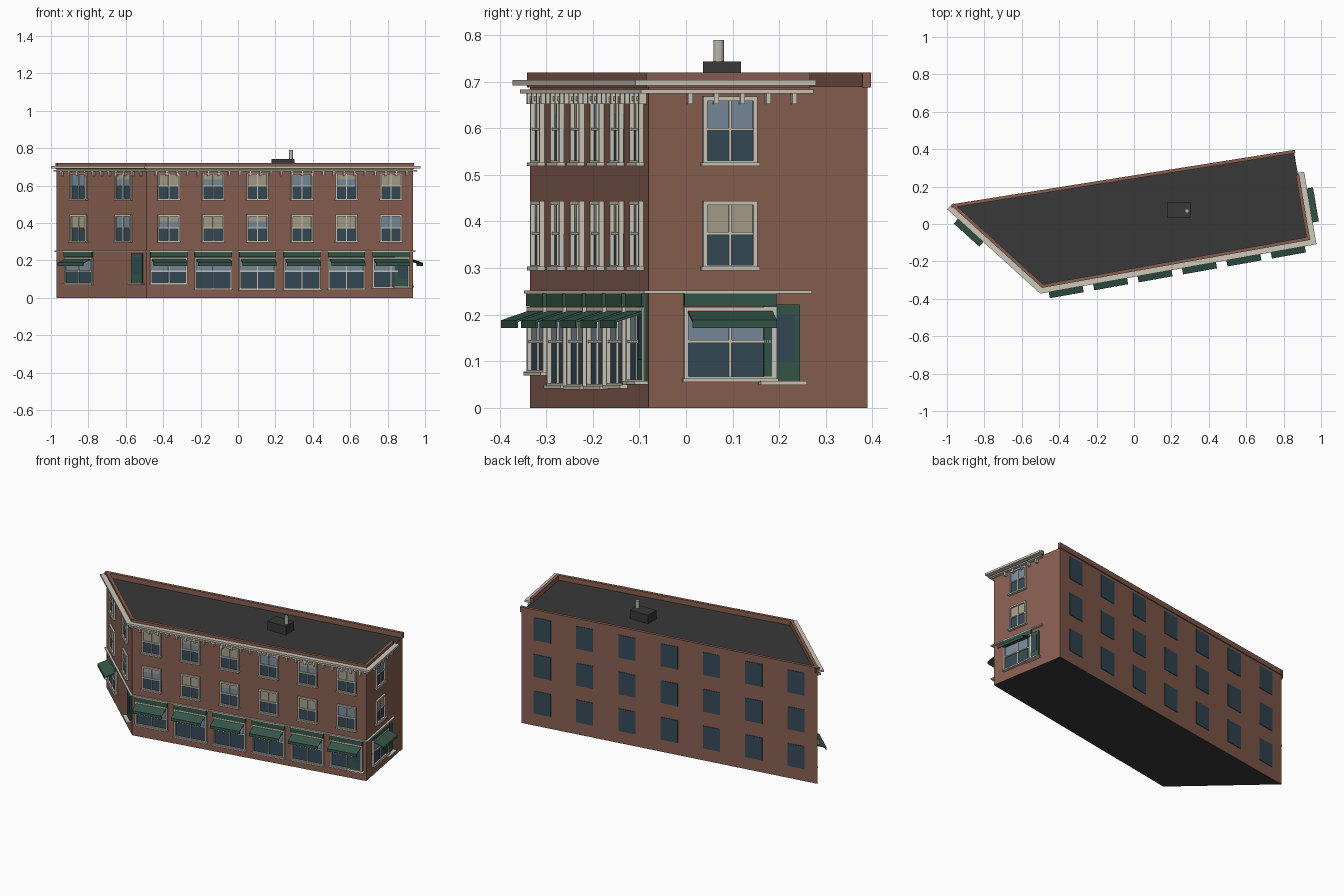
import bpy, bmesh, math
from mathutils import Vector, Matrix

if "Cube" in bpy.data.objects:
    bpy.data.objects.remove(bpy.data.objects["Cube"])

def material(name, rgb):
    m = bpy.data.materials.new(name)
    m.diffuse_color = (*rgb, 1)
    m.use_nodes = True
    m.node_tree.nodes["Principled BSDF"].inputs["Base Color"].default_value = m.diffuse_color
    return m

BRICK = material("brick", (0.25, 0.115, 0.082))
TRIM = material("cream_trim", (0.62, 0.58, 0.49))
GREEN = material("shop_green", (0.035, 0.095, 0.065))
ROOF = material("roof_tar", (0.04, 0.04, 0.04))
GLASS = material("dark_glass", (0.035, 0.068, 0.095))
SKY = material("sky_glass", (0.19, 0.26, 0.33))
BLIND = material("window_blind", (0.38, 0.35, 0.25))
POT = material("chimney_grey", (0.5, 0.48, 0.43))

# Footprint corners and height
A, B, C, D = Vector((-0.97, 0.10)), Vector((-0.49, -0.335)), Vector((0.935, -0.08)), Vector((0.855, 0.39))
ROOF_Z, TOP = 0.69, 0.72

class Wall:
    """Wall frame: s along the wall, d outward, z up."""
    def __init__(self, name, p, q):
        self.name, self.p, self.length = name, p, (q - p).length
        self.dir = (q - p).normalized()
        self.out = Vector((self.dir.y, -self.dir.x))
    def at(self, s, d, z):
        v = self.p + self.dir * s + self.out * d
        return Vector((v.x, v.y, z))

LEFT, FRONT, RIGHT, BACK = Wall("left", A, B), Wall("front", B, C), Wall("right", C, D), Wall("back", D, A)
parts = {}

def prism(wall, part, mat, s0, s1, profile):
    """Extrude a (d, z) profile along a wall from s0 to s1."""
    bm = parts.setdefault((wall.name + "_" + part, mat.name), bmesh.new())
    ends = [[bm.verts.new(wall.at(s, d, z)) for d, z in profile] for s in (s0, s1)]
    n = len(profile)
    bm.faces.new(ends[0])
    bm.faces.new(ends[1][::-1])
    for i in range(n):
        j = (i + 1) % n
        bm.faces.new((ends[0][i], ends[1][i], ends[1][j], ends[0][j]))

def box(wall, part, mat, s0, s1, d0, d1, z0, z1):
    prism(wall, part, mat, s0, s1, [(d0, z0), (d1, z0), (d1, z1), (d0, z1)])

def finish(name, bm, mats):
    bmesh.ops.recalc_face_normals(bm, faces=bm.faces)
    me = bpy.data.meshes.new(name)
    bm.to_mesh(me)
    bm.free()
    for m in mats:
        me.materials.append(m)
    ob = bpy.data.objects.new(name, me)
    bpy.context.collection.objects.link(ob)
    return ob

def glazing(wall, part, c, w, z0, z1, rail, upper, drop=0.0, border=0.009):
    """Framed window with mullion, rail, two-tone panes and a sill."""
    a, b = c - w / 2, c + w / 2
    f = part + "_frames"
    for s in (a, b - border):
        box(wall, f, TRIM, s, s + border, 0, 0.011, z0, z1)
    box(wall, f, TRIM, a + border, b - border, 0, 0.011, z1 - border, z1)
    box(wall, f, TRIM, a + border, b - border, 0, 0.011, z0, z0 + border)
    box(wall, f, TRIM, c - 0.0025, c + 0.0025, 0, 0.007, z0 + border, z1 - border)
    box(wall, f, TRIM, a + border, b - border, 0, 0.008, rail - 0.003, rail + 0.003)
    box(wall, part + "_lower_panes", GLASS, a, b, 0, 0.002, z0, rail)
    split = rail + (z1 - rail) * drop
    box(wall, part + "_upper_panes", upper, a, b, 0, 0.002, split, z1)
    if drop:
        box(wall, part + "_half_panes", SKY, a, b, 0, 0.002, rail, split)
    box(wall, part + "_sills", TRIM, a - 0.004, b + 0.004, 0, 0.017, z0 - 0.003, z0 + 0.005)

def shopfront(wall, c, z0):
    """Shop window with sign band above and a sloping awning."""
    glazing(wall, "shop", c, 0.2, z0, 0.216, 0.142, SKY)
    box(wall, "sign_bands", GREEN, c - 0.1, c + 0.1, 0, 0.012, 0.217, 0.245)
    prism(wall, "awnings", GREEN, c - 0.092, c + 0.092,
          [(0, 0.211), (0.068, 0.188), (0.068, 0.171), (0.064, 0.171), (0.064, 0.184), (0, 0.205)])

def door(wall, c, z0, z1):
    a, b = c - 0.039, c + 0.039
    box(wall, "door", GREEN, a, b, 0, 0.008, z0, z1)
    box(wall, "door_glass", GLASS, a + 0.015, b - 0.012, 0.008, 0.009, z0 + 0.045, z1 - 0.022)
    box(wall, "door_step", TRIM, a - 0.011, b + 0.011, 0, 0.03, z0 - 0.008, z0)

# Brick body with tar roof and dark underside
bm = bmesh.new()
base = bm.faces.new([bm.verts.new((*p, 0)) for p in (A, B, C, D)])
top = bmesh.ops.extrude_face_region(bm, geom=[base])["geom"]
bmesh.ops.translate(bm, vec=(0, 0, ROOF_Z), verts=[g for g in top if isinstance(g, bmesh.types.BMVert)])
bm.normal_update()
for f in bm.faces:
    f.material_index = 1 if abs(f.normal.z) > 0.5 else 0
finish("brick_body", bm, [BRICK, ROOF])

# Parapets: the right one stops with the decorated frontage
RIGHT_END = 0.35
for w, e0, e1 in ((LEFT, 0.004, 0.003), (FRONT, 0.003, 0.006), (RIGHT, 0.006, RIGHT_END - RIGHT.length), (BACK, 0.006, 0.006)):
    box(w, "parapet", BRICK, -e0, w.length + e1, -0.012, 0.006, ROOF_Z - 0.002, TOP)

# Cornice, brackets and string course: wall, end of run, mitre factors
for w, end, k0, k1 in ((LEFT, LEFT.length, 0.2, 0.49), (FRONT, FRONT.length, 0.49, 1.0), (RIGHT, RIGHT_END, 1.0, 0.25)):
    for part, d, z0, z1 in (("cornice_top", 0.035, 0.692, 0.704), ("cornice_lower", 0.02, 0.675, 0.683),
                            ("string_course", 0.012, 0.245, 0.252)):
        box(w, part, TRIM, -d * k0, end + d * k1, 0, d, z0, z1)
    n = int((end - 0.02) / 0.0567)
    start = end - 0.035 - (n - 1) * 0.0567
    for i in range(n):
        s = start + i * 0.0567
        if w is RIGHT and s < 0.06:
            continue
        box(w, "brackets", TRIM, s - 0.005, s + 0.005, 0, 0.016, 0.652, 0.676)

# Upper floors: b = blind, h = half blind, s = sky reflection
bays = {LEFT: (0.162, 0.486), FRONT: [FRONT.length / 6 * (i + 0.5) for i in range(6)], RIGHT: (0.176,)}
shades = {LEFT: ("sh", "bs"), FRONT: ("bhbshb", "hbhbbs"), RIGHT: ("s", "b")}
for w, centres in bays.items():
    for row, z0 in enumerate((0.522, 0.298)):
        for c, k in zip(centres, shades[w][row]):
            glazing(w, "upper_windows", c, 0.118, z0, z0 + 0.146, z0 + 0.076,
                    SKY if k == "s" else BLIND, 0.5 if k == "h" else 0)

# Ground floor shops, sills stepping with the street, and doors
for c, z0 in zip(bays[FRONT], (0.072, 0.044, 0.042, 0.042, 0.044, 0.052)):
    shopfront(FRONT, c, z0)
shopfront(LEFT, 0.162, 0.072)
shopfront(RIGHT, 0.176, 0.058)
door(FRONT, 1.389, 0.058, 0.217)
door(LEFT, 0.585, 0.078, 0.24)
door(RIGHT, 0.289, 0.057, 0.222)

# Plain back windows
for i in range(7):
    c = BACK.length * (i + 0.5) / 7
    for z in (0.145, 0.372, 0.6):
        box(BACK, "windows", GLASS, c - 0.053, c + 0.053, 0, 0.003, z - 0.07, z + 0.07)

for (name, mat), bm in parts.items():
    suffix = "_blind" if mat == "window_blind" else ""
    finish(name + suffix, bm, [bpy.data.materials[mat]])

# Roof housing and chimney pot
bm = bmesh.new()
bmesh.ops.create_cube(bm, size=1, matrix=Matrix.Translation((0.24, 0.077, 0.714)) @ Matrix.Diagonal((0.124, 0.082, 0.058, 1)))
finish("roof_housing", bm, [ROOF])
bm = bmesh.new()
bmesh.ops.create_cone(bm, cap_ends=True, segments=12, radius1=0.0115, radius2=0.0115, depth=0.05,
                      matrix=Matrix.Translation((0.283, 0.07, 0.765)))
finish("chimney_pot", bm, [POT])
